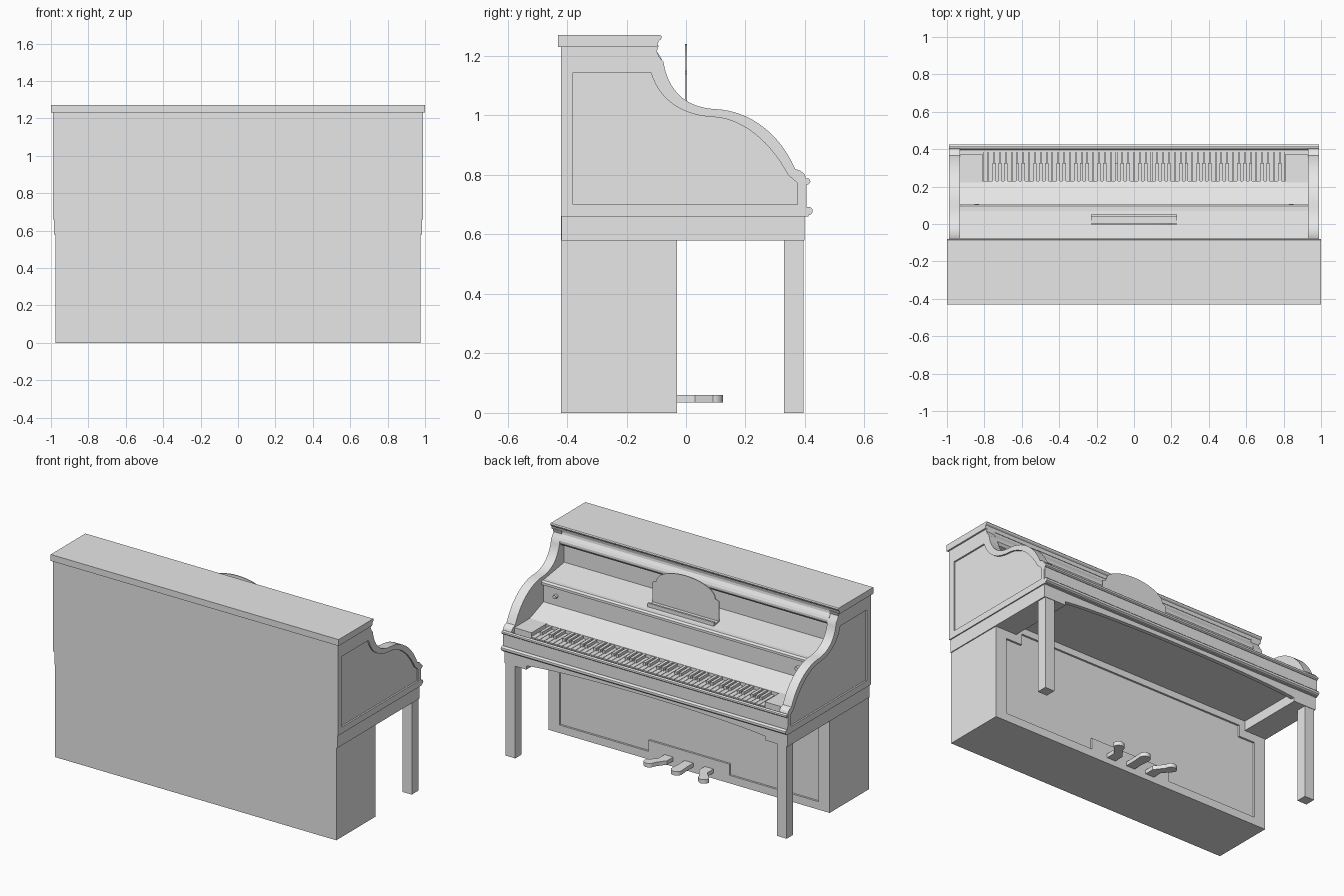
import bpy, bmesh, math
from mathutils import Vector
from mathutils.geometry import interpolate_bezier

cube = bpy.data.objects.get("Cube")
if cube:
    bpy.data.objects.remove(cube)

grey = bpy.data.materials.new("plain_grey")
grey.use_nodes = True
grey.diffuse_color = (0.8, 0.8, 0.8, 1)
grey.node_tree.nodes["Principled BSDF"].inputs["Base Color"].default_value = (0.8, 0.8, 0.8, 1)


def finish(name, bm, smooth=False):
    bmesh.ops.recalc_face_normals(bm, faces=bm.faces)
    mesh = bpy.data.meshes.new(name)
    bm.to_mesh(mesh)
    bm.free()
    mesh.materials.append(grey)
    ob = bpy.data.objects.new(name, mesh)
    bpy.context.collection.objects.link(ob)
    if smooth:
        shade(ob)
    return ob


def activate(ob):
    bpy.ops.object.select_all(action='DESELECT')
    ob.select_set(True)
    bpy.context.view_layer.objects.active = ob


def shade(ob):
    activate(ob)
    bpy.ops.object.shade_smooth_by_angle(angle=math.radians(30))


def add_box(bm, x0, x1, y0, y1, z0, z1):
    verts = bmesh.ops.create_cube(bm, size=1)["verts"]
    for v in verts:
        v.co = (x0 if v.co.x < 0 else x1, y0 if v.co.y < 0 else y1, z0 if v.co.z < 0 else z1)


def box(name, *limits):
    bm = bmesh.new()
    add_box(bm, *limits)
    return finish(name, bm)


def prism(name, points, axis, lo, hi, smooth=False):
    """Extrude a 2D outline along one axis from lo to hi."""
    place = {'x': lambda a, b: (lo, a, b), 'y': lambda a, b: (a, lo, b), 'z': lambda a, b: (a, b, lo)}[axis]
    bm = bmesh.new()
    face = bm.faces.new([bm.verts.new(place(a, b)) for a, b in points])
    ext = bmesh.ops.extrude_face_region(bm, geom=[face])["geom"]
    step = Vector([(hi - lo) * (axis == k) for k in "xyz"])
    bmesh.ops.translate(bm, vec=step, verts=[g for g in ext if isinstance(g, bmesh.types.BMVert)])
    return finish(name, bm, smooth)


def carve(ob, cutter):
    activate(ob)
    mod = ob.modifiers.new("recess", 'BOOLEAN')
    mod.operation = 'DIFFERENCE'
    mod.solver = 'EXACT'
    mod.object = cutter
    bpy.ops.object.modifier_apply(modifier=mod.name)
    bpy.data.objects.remove(cutter)


def bezier(a, ha, hb, b, n=14):
    pts = [Vector((*p, 0)) for p in (a, ha, hb, b)]
    return [(p.x, p.y) for p in interpolate_bezier(*pts, n)]


def rod(name, axis, radius, half, centre, segments=12):
    bm = bmesh.new()
    bmesh.ops.create_cone(bm, cap_ends=True, segments=segments, radius1=radius, radius2=radius, depth=2 * half)
    for v in bm.verts:
        x, y, z = v.co
        v.co = Vector((z, x, y) if axis == 'x' else (x, z, y)) + Vector(centre)
    return finish(name, bm, True)


def mirrored(points):
    return points + [(-a, b) for a, b in reversed(points)]


SIDES = (("left", 1), ("right", -1))

# Lower cabinet with its recessed, notched panel
cabinet = box("lower_cabinet", -0.977, 0.977, -0.42, -0.03, 0, 0.66)
panel = mirrored([(0.28, 0.12), (0.28, 0.05), (0.9, 0.05), (0.9, 0.53), (0.79, 0.53), (0.79, 0.6)])
carve(cabinet, prism("panel_cutter", panel, 'y', -0.042, 0.1))

# Key bed, arched apron, end blocks and legs
box("key_bed", -0.95, 0.95, -0.04, 0.39, 0.64, 0.665)
arch = [(0.92 * math.cos(t * math.pi / 24), 0.58 + 0.055 * math.sin(t * math.pi / 24)) for t in range(25)]
prism("apron", [(-0.98, 0.58), (-0.98, 0.662), (0.98, 0.662), (0.98, 0.58)] + arch, 'y', 0.372, 0.397)
for side, s in SIDES:
    box(side + "_bed_block", *sorted((s * 0.83, s * 0.983)), -0.419, 0.398, 0.58, 0.66)
    box(side + "_leg", *sorted((s * 0.91, s * 0.976)), 0.33, 0.395, 0, 0.59)

# Upper case: cornice, music shelf, fallboard and key slope in one section
section = [(-0.42, 0.66), (-0.42, 1.23), (-0.1, 1.23), (-0.098, 1.215), (-0.085, 1.195), (-0.078, 1.18),
           (-0.078, 1.165), (-0.09, 1.15), (-0.12, 1.145), (-0.12, 1.03), (0.07, 1.0), (0.095, 1.0),
           (0.105, 0.99), (0.105, 0.975), (0.085, 0.965), (0.085, 0.86), (0.11, 0.85), (0.23, 0.805),
           (0.23, 0.77), (0.39, 0.77), (0.39, 0.66)]
prism("upper_case", section, 'x', -0.935, 0.935)

# Curved end cheeks with recessed outer panels
cheek = [(-0.42, 0.66), (-0.42, 1.235), (-0.092, 1.235), (-0.098, 1.215), (-0.09, 1.197)]
cheek += bezier((-0.076, 1.18), (-0.06, 1.08), (0.0, 1.03), (0.088, 1.022))
cheek += bezier((0.088, 1.022), (0.22, 1.02), (0.32, 0.93), (0.367, 0.82))[1:]
cheek += [(0.385, 0.814), (0.397, 0.804), (0.404, 0.787), (0.4, 0.66)]
recess = [(-0.38, 0.7), (-0.38, 1.144)]
recess += bezier((-0.118, 1.144), (-0.09, 1.05), (-0.01, 1.0), (0.088, 0.995))
recess += bezier((0.088, 0.995), (0.2, 0.99), (0.29, 0.9), (0.343, 0.8))[1:]
recess += [(0.374, 0.773), (0.374, 0.7)]
for side, s in SIDES:
    end = prism(side + "_cheek", cheek, 'x', s * 0.93, s * 0.99)
    carve(end, prism("cheek_cutter", recess, 'x', s * 0.98, s * 1.1))
    shade(end)
    box(side + "_key_block", *sorted((s * 0.81, s * 0.932)), 0.22, 0.375, 0.76, 0.808)
    rod(side + "_fallboard_knob", 'y', 0.012, 0.012, (s * 0.84, 0.095, 0.92))

# Lid with a moulded front edge
lid = [(-0.43, 1.23), (-0.43, 1.27), (-0.086, 1.27), (-0.081, 1.264), (-0.084, 1.256), (-0.092, 1.25), (-0.097, 1.23)]
prism("lid", lid, 'x', -1, 1)

# Key slip with two beads
box("key_slip", -0.988, 0.988, 0.385, 0.405, 0.66, 0.778)
rod("upper_bead", 'x', 0.011, 0.989, (0, 0.407, 0.778))
rod("lower_bead", 'x', 0.014, 0.989, (0, 0.412, 0.679))
box("lower_fillet", -0.988, 0.988, 0.39, 0.412, 0.66, 0.672)

# Keyboard
pitch = 1.62 / 52
whites, blacks = bmesh.new(), bmesh.new()
for i in range(52):
    x = 0.81 - i * pitch
    add_box(whites, x - pitch + 0.0015, x - 0.0015, 0.225, 0.384, 0.765, 0.785)
    if i < 51 and i % 7 not in (1, 4):
        add_box(blacks, x - pitch - 0.009, x - pitch + 0.009, 0.228, 0.325, 0.78, 0.803)
finish("white_keys", whites)
finish("black_keys", blacks)

# Music desk and its ledge
desk = [(-0.23, 1.012), (0.23, 1.012), (0.23, 1.14)]
desk += [(0.205 * math.cos(t * math.pi / 20), 1.15 + 0.09 * math.sin(t * math.pi / 20)) for t in range(21)]
desk += [(-0.23, 1.14)]
prism("music_desk", desk, 'y', -0.003, 0.003)
box("desk_ledge", -0.23, 0.23, 0.0, 0.05, 0.995, 1.016)
box("desk_ledge_lip", -0.23, 0.23, 0.04, 0.052, 1.0, 1.027)

# Pedals: outer pair sweep outwards, each with a rounded toe
for name, s in (("left", 1), ("middle", 0), ("right", -1)):
    base, toe, r = s * 0.14, s * 0.19, 0.034
    outline = [(base - 0.03, -0.045), (base + 0.03, -0.045), (base + 0.03, 0.03)]
    outline += [(toe + r * math.cos(t * math.pi / 12), 0.091 + r * math.sin(t * math.pi / 12)) for t in range(13)]
    outline += [(base - 0.03, 0.03)]
    prism(name + "_pedal", outline, 'z', 0.035, 0.06, True)
